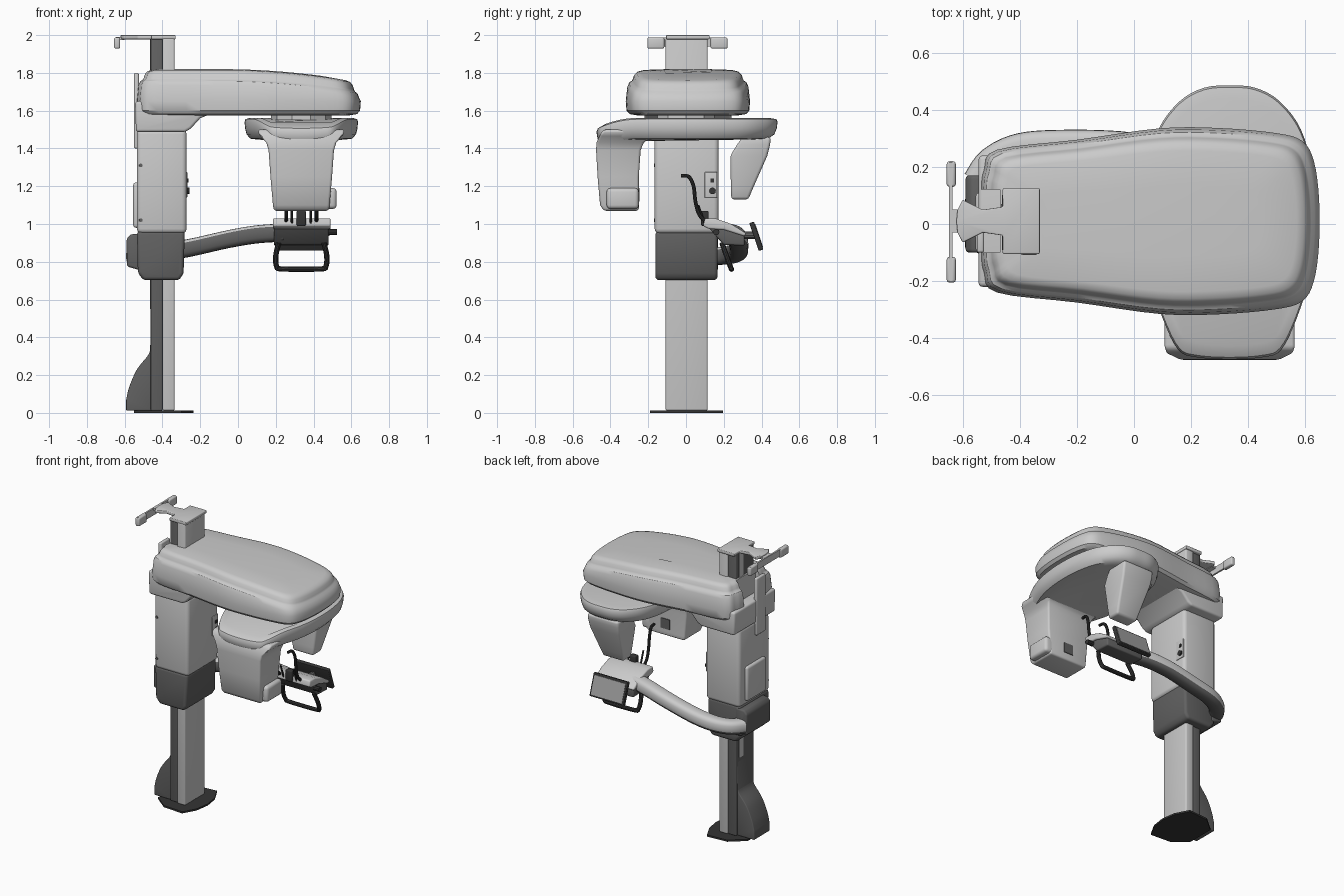
import bpy, bmesh, math
from mathutils import Vector

cube = bpy.data.objects.get("Cube")
if cube:
    bpy.data.objects.remove(cube, do_unlink=True)


def material(name, value):
    m = bpy.data.materials.new(name)
    m.use_nodes = True
    colour = (value, value, value, 1)
    m.diffuse_color = colour
    m.node_tree.nodes["Principled BSDF"].inputs["Base Color"].default_value = colour
    return m


WHITE = material("light grey shell", 0.6)
DARK = material("dark grey cover", 0.12)
BLACK = material("near black trim", 0.035)
SCREEN = material("screen grey", 0.35)


def finish(ob, mat, bevel=0.0, cutter=None):
    """Apply modifiers, colour and smooth the object."""
    if cutter:
        mod = ob.modifiers.new("cut", 'BOOLEAN')
        mod.object, mod.solver = cutter, 'EXACT'
    if bevel:
        mod = ob.modifiers.new("bevel", 'BEVEL')
        mod.width, mod.segments, mod.limit_method = bevel, 3, 'ANGLE'
    ob.data.materials.append(mat)
    bpy.ops.object.select_all(action='DESELECT')
    ob.select_set(True)
    bpy.context.view_layer.objects.active = ob
    bpy.ops.object.convert(target='MESH')
    bpy.ops.object.shade_smooth_by_angle(angle=math.radians(35))
    return ob


def loft(name, rings, mat, bevel=0.0, cutter=None):
    """Skin a stack of equal-length closed rings, with end caps."""
    bm = bmesh.new()
    vs = [[bm.verts.new(p) for p in ring] for ring in rings]
    n = len(vs[0])
    for a, b in zip(vs, vs[1:]):
        for i in range(n):
            bm.faces.new((a[i], a[(i + 1) % n], b[(i + 1) % n], b[i]))
    bm.faces.new(vs[0])
    bm.faces.new(vs[-1])
    bmesh.ops.recalc_face_normals(bm, faces=bm.faces)
    me = bpy.data.meshes.new(name)
    bm.to_mesh(me)
    bm.free()
    ob = bpy.data.objects.new(name, me)
    bpy.context.collection.objects.link(ob)
    return finish(ob, mat, bevel, cutter)


def prism(name, pts, axis, lo, hi, mat, bevel=0.0):
    """Extrude a 2D profile along x, y or z."""
    def place(p, d):
        return {'x': (d, *p), 'y': (p[0], d, p[1]), 'z': (*p, d)}[axis]
    return loft(name, [[place(p, d) for p in pts] for d in (lo, hi)], mat, bevel)


def rect(x0, x1, y0, y1):
    return [(x0, y0), (x1, y0), (x1, y1), (x0, y1)]


def box(name, x, y, z, mat, bevel=0.0):
    return prism(name, rect(*x, *y), 'z', *z, mat, bevel)


def spline(pts, steps=5, closed=False):
    """Catmull-Rom curve through the points."""
    pts = [Vector(p) for p in pts]
    n, out = len(pts), []
    for i in range(n if closed else n - 1):
        if closed:
            a, b, c, d = (pts[(i + k) % n] for k in (-1, 0, 1, 2))
        else:
            a, b, c, d = (pts[min(max(i + k, 0), n - 1)] for k in (-1, 0, 1, 2))
        for s in range(steps):
            t = s / steps
            out.append(0.5 * (2 * b + (c - a) * t + (2 * a - 5 * b + 4 * c - d) * t ** 2
                              + (3 * b - a - 3 * c + d) * t ** 3))
    return out if closed else out + [pts[-1]]


def rod(name, pts, radius, mat, closed=False):
    cu = bpy.data.curves.new(name, 'CURVE')
    cu.dimensions, cu.bevel_depth, cu.bevel_resolution, cu.use_fill_caps = '3D', radius, 3, True
    path = spline(pts, 5, closed)
    sp = cu.splines.new('POLY')
    sp.points.add(len(path) - 1)
    for q, p in zip(sp.points, path):
        q.co = (*p, 1)
    sp.use_cyclic_u = closed
    ob = bpy.data.objects.new(name, cu)
    bpy.context.collection.objects.link(ob)
    return finish(ob, mat)


# Floor plate, column and rear foot
prism("base_plate", [(-0.55, -0.1), (-0.45, -0.18), (-0.3, -0.19), (-0.25, -0.1), (-0.235, 0),
                     (-0.25, 0.1), (-0.3, 0.195), (-0.45, 0.185), (-0.55, 0.1)],
      'z', 0, 0.012, BLACK)
box("column_front", (-0.4, -0.335), (-0.108, 0.115), (0.012, 1.985), WHITE, 0.01)
box("column_rear", (-0.462, -0.4), (-0.095, 0.105), (0.012, 1.985), DARK, 0.006)
box("column_rear_rail", (-0.466, -0.46), (0.03, 0.07), (0.55, 1.98), WHITE)
curve = spline([(-0.592, 0.07), (-0.575, 0.14), (-0.535, 0.23), (-0.48, 0.3), (-0.465, 0.33)])
prism("rear_foot", [(-0.45, 0.012), (-0.592, 0.012)] + [tuple(p) for p in curve]
      + [(-0.462, 0.53), (-0.45, 0.53)], 'y', -0.085, 0.09, DARK, 0.006)

# Sliding carriage
box("carriage", (-0.535, -0.272), (-0.166, 0.173), (0.95, 1.5), WHITE, 0.025)
box("carriage_back_strip", (-0.555, -0.52), (-0.1, 0.11), (0.98, 1.22), WHITE, 0.015)
box("cable_cover", (-0.55, -0.525), (-0.1, 0.0), (1.4, 1.8), WHITE, 0.008)
prism("lower_cover", [(-0.535, 0.962), (-0.282, 0.962), (-0.288, 0.74), (-0.31, 0.703),
                      (-0.5, 0.703), (-0.53, 0.74)], 'y', -0.162, 0.167, DARK, 0.018)
prism("lower_cover_back", [(-0.5, 0.95), (-0.57, 0.945), (-0.59, 0.92), (-0.588, 0.775),
                           (-0.5, 0.75)], 'y', -0.1, 0.17, DARK, 0.012)
box("button_panel", (-0.28, -0.268), (0.098, 0.165), (1.14, 1.275), WHITE, 0.004)
box("button", (-0.27, -0.263), (0.13, 0.148), (1.22, 1.24), BLACK)
rod("emergency_knob", [(-0.27, 0.14, 1.175), (-0.258, 0.14, 1.175)], 0.018, BLACK)
for z in (1.02, 1.31):
    rod("side_screw", [(-0.515, -0.16, z), (-0.515, -0.169, z)], 0.01, DARK)

# Overhead arm, hollowed behind the column
notch = box("notch_cutter", (-0.7, -0.47), (-0.1, 0.12), (1.4, 2.0), WHITE)
notch.hide_render = True
notch.hide_set(True)
half = [(-0.535, 0.1), (-0.525, 0.18), (-0.48, 0.25), (-0.2, 0.285), (0.09, 0.325), (0.3, 0.326),
        (0.5, 0.308), (0.59, 0.28), (0.63, 0.21), (0.648, 0.08)]
outline = spline(half + [(x, -y) for x, y in reversed(half)], 4, True)


def arm_ring(inset, z):
    ring = []
    for p in outline:
        x = 0.057 + (p.x - 0.057) * (1 - inset / 0.59)
        y = 0.01 + p.y * (1 - inset / 0.32)
        t = max(0, (x + 0.1) / 0.7)
        drop = 0.06 * t * t if z > 1.7 else 0
        ring.append((x, y, z - drop))
    return ring


loft("overhead_arm", [arm_ring(*r) for r in (
    (0.06, 1.575), (0.02, 1.582), (0.004, 1.6), (0, 1.65), (0.008, 1.735), (0.018, 1.757),
    (0.03, 1.764), (0.036, 1.775), (0.042, 1.795), (0.056, 1.81), (0.08, 1.816), (0.2, 1.82))],
    WHITE, cutter=notch)
prism("arm_sleeve", [(-0.545, 1.65), (-0.54, 1.487), (-0.28, 1.487), (-0.25, 1.505), (-0.2, 1.56),
                     (-0.1, 1.6), (-0.1, 1.65)], 'y', -0.22, 0.24, WHITE, 0.015)

# Column cap with cable bracket
prism("column_cap", [(-0.33, -0.105), (-0.33, 0.125), (-0.46, 0.125), (-0.46, 0.06), (-0.53, 0.05),
                     (-0.6, 0.085), (-0.618, 0.05), (-0.622, 0.01), (-0.618, -0.03),
                     (-0.6, -0.065), (-0.53, -0.03), (-0.46, -0.04), (-0.46, -0.105)],
      'z', 1.978, 2.0, WHITE, 0.005)
box("bracket_link", (-0.645, -0.6), (-0.03, 0.05), (1.975, 1.99), WHITE)
box("bracket_bar", (-0.648, -0.636), (-0.2, 0.215), (1.94, 1.988), WHITE)
for y in ((-0.205, -0.115), (0.13, 0.22)):
    box("bracket_end", (-0.656, -0.624), y, (1.928, 1.988), WHITE, 0.01)

# Rotating gantry
GX = 0.335
half = [(0.09, 0.477), (0.175, 0.43), (0.25, 0.33), (0.29, 0.18), (0.3, 0.0), (0.28, -0.18),
        (0.235, -0.33), (0.18, -0.44), (0.12, -0.466)]
outline = spline([(0, 0.485)] + half + [(0, -0.474)] + [(-x, y) for x, y in reversed(half)], 4, True)


def gantry_ring(scale, z):
    return [(GX + p.x * scale, p.y * scale,
             z - (0.05 * ((-0.25 - p.y * scale) / 0.22) ** 2 if p.y * scale < -0.25 else 0))
            for p in outline]


loft("gantry_plate", [gantry_ring(*r) for r in (
    (0.8, 1.448), (0.9, 1.452), (0.965, 1.475), (0.99, 1.505), (1, 1.54), (0.985, 1.555),
    (0.9, 1.562))], WHITE)
rod("rotation_joint", [(GX, 0.0, 1.55), (GX, 0.0, 1.59)], 0.16, WHITE)


def tapered(name, levels, bevel):
    """Stack of rectangles: half width, y range and height."""
    loft(name, [[(x, y, z) for x, y in rect(GX - w, GX + w, y0, y1)]
                for w, y0, y1, z in levels], WHITE, bevel)


tapered("source_head", [(0.145, -0.435, -0.25, 1.07), (0.15, -0.455, -0.25, 1.1),
                        (0.163, -0.468, -0.25, 1.25), (0.173, -0.476, -0.24, 1.39),
                        (0.185, -0.474, -0.225, 1.43), (0.225, -0.455, -0.17, 1.475),
                        (0.23, -0.435, -0.14, 1.5)], 0.022)
box("source_side_pod", (0.44, 0.522), (-0.42, -0.25), (1.08, 1.19), WHITE, 0.02)
box("source_window", (0.3, 0.37), (-0.252, -0.245), (1.12, 1.19), DARK)
tapered("sensor_head", [(0.08, 0.24, 0.33, 1.13), (0.09, 0.238, 0.355, 1.19),
                        (0.115, 0.234, 0.43, 1.36), (0.12, 0.27, 0.445, 1.42),
                        (0.12, 0.3, 0.45, 1.46)], 0.015)

# Patient support arm sweeping round the back
path = spline([(-0.55, 0.15, 0.83), (-0.5, 0.22, 0.835), (-0.4, 0.268, 0.85), (-0.25, 0.28, 0.875),
               (-0.05, 0.275, 0.92), (0.1, 0.25, 0.945), (0.25, 0.21, 0.955)])
rings = []
for i, p in enumerate(path):
    d = path[min(i + 1, len(path) - 1)] - path[max(i - 1, 0)]
    side = Vector((-d.y, d.x, 0)).normalized()
    ring = []
    for k in range(20):
        c, s = math.cos(k * math.tau / 20), math.sin(k * math.tau / 20)
        ring.append(p + side * math.copysign(abs(c) ** 0.7, c) * 0.05
                    + Vector((0, 0, math.copysign(abs(s) ** 0.7, s) * 0.048)))
    rings.append(ring)
support = loft("support_arm", rings, DARK)
support.data.materials.append(WHITE)
for f in support.data.polygons:
    if f.normal.z > 0.55 or (f.normal.y > 0.3 and f.normal.z > -0.2):
        f.material_index = 1

# Chin table, rests, handle and control screen
prism("chin_table", [(0.09, 0.99), (0.1, 1.03), (0.16, 1.028), (0.24, 1.0), (0.32, 0.95),
                     (0.31, 0.935), (0.2, 0.97), (0.12, 0.975)], 'x', 0.185, 0.49, WHITE, 0.01)
prism("chin_table_base", [(0.12, 0.98), (0.2, 0.975), (0.31, 0.94), (0.31, 0.885), (0.2, 0.89)],
      'x', 0.19, 0.48, DARK, 0.01)
rod("side_knob", [(0.48, 0.16, 0.957), (0.525, 0.16, 0.957)], 0.017, BLACK)
box("chin_rest", (0.31, 0.36), (0.08, 0.12), (0.99, 1.07), BLACK, 0.008)
for side in (-1, 1):
    rod("temple_rest", [(GX + side * x, y, z) for x, y, z in (
        (0.07, -0.025, 1.255), (0.075, 0.015, 1.25), (0.08, 0.04, 1.2), (0.08, 0.05, 1.12),
        (0.08, 0.07, 1.05), (0.08, 0.11, 1.01))], 0.01, BLACK)
    rod("rest_post", [(GX + side * 0.05, 0.1, 1.0), (GX + side * 0.05, 0.065, 1.1)], 0.006, BLACK)
rod("hand_grip", [(GX + x, y, z) for x, y, z in (
    (-0.12, 0.19, 0.9), (-0.135, 0.215, 0.83), (-0.13, 0.235, 0.775), (-0.1, 0.24, 0.762),
    (0.1, 0.24, 0.762), (0.13, 0.235, 0.775), (0.135, 0.215, 0.83), (0.12, 0.19, 0.9))],
    0.014, BLACK)
rod("screen_bracket", [(GX, 0.29, 0.94), (GX, 0.37, 0.94)], 0.02, DARK)
prism("screen_frame", [(0.335, 1.005), (0.36, 1.012), (0.41, 0.865), (0.385, 0.858)],
      'x', 0.2, 0.465, BLACK, 0.005)
prism("screen_glass", [(0.363, 1.0), (0.367, 1.0), (0.409, 0.877), (0.405, 0.877)],
      'x', 0.212, 0.453, SCREEN)
